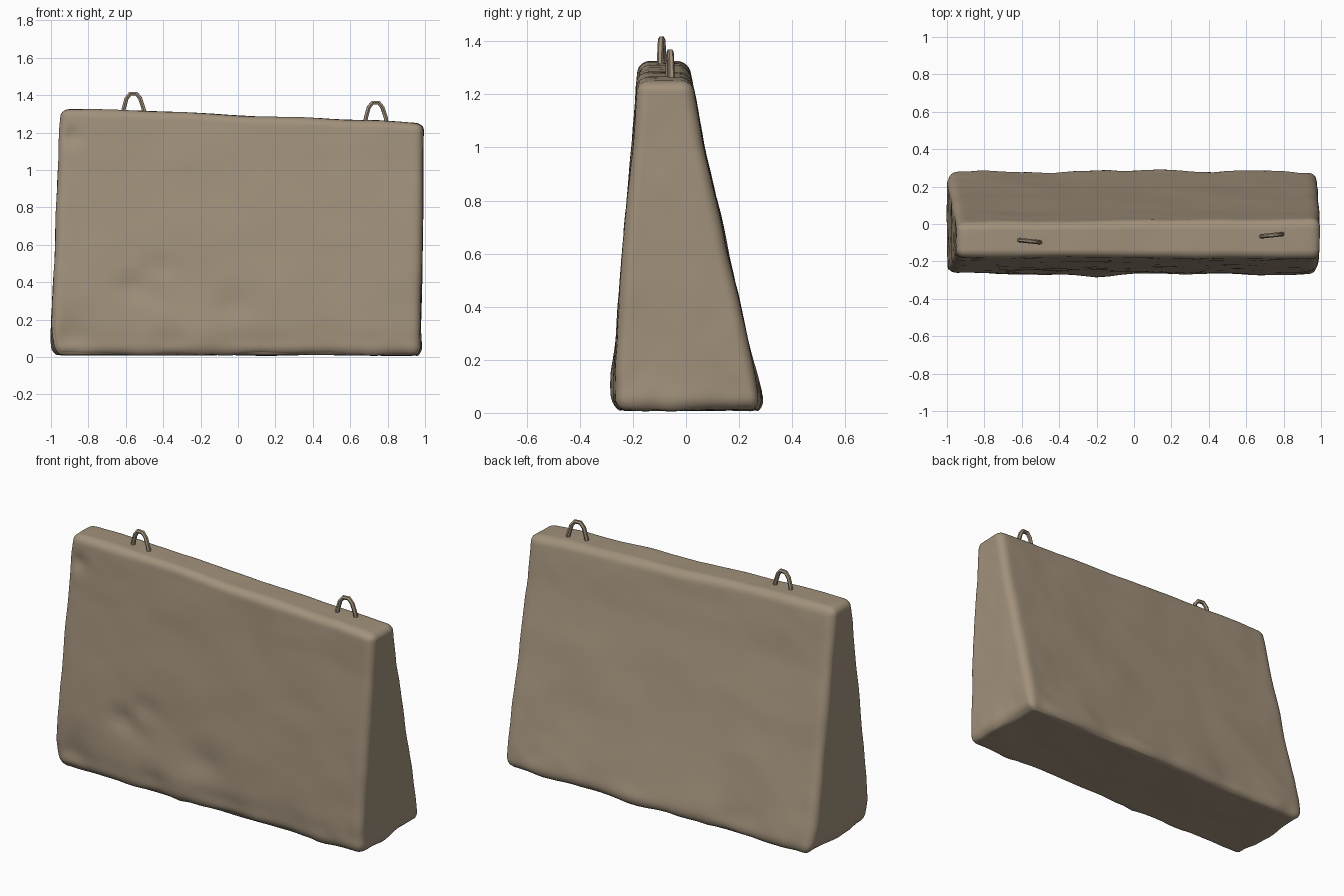
import bpy, bmesh, math
from mathutils import Vector, noise

if "Cube" in bpy.data.objects:
    bpy.data.objects.remove(bpy.data.objects["Cube"])

mat = bpy.data.materials.new("weathered tan concrete")
mat.diffuse_color = (0.36, 0.285, 0.20, 1)
mat.use_nodes = True
mat.node_tree.nodes["Principled BSDF"].inputs["Base Color"].default_value = mat.diffuse_color


def lerp(a, b, t):
    return a + (b - a) * t


def interp(x, pts):
    # piecewise linear lookup
    for (x0, y0), (x1, y1) in zip(pts, pts[1:]):
        if x <= x1:
            return lerp(y0, y1, max(0, (x - x0) / (x1 - x0)))
    return pts[-1][1]


# top edge height along x, and front and back outlines along z
TOP = [(-0.95, 1.326), (-0.35, 1.314), (0.05, 1.287), (0.75, 1.266), (1, 1.248)]
FRONT = [(0, -0.268), (0.15, -0.272), (0.6, -0.24), (1.0, -0.204), (1.32, -0.178)]
BACK = [(0, 0.29), (0.08, 0.277), (0.6, 0.158), (1.0, 0.07), (1.32, 0.008)]
LEFT = [(0, -0.985), (0.15, -1.0), (0.6, -0.98), (1.32, -0.95)]
RIGHT = [(0, 0.975), (0.6, 0.985), (1.32, 0.997)]

# chips on the front face: x, z, radius, depth (negative = bulge)
CHIPS = [(-0.56, 0.38, 0.06, 0.025), (-0.42, 0.48, 0.045, 0.02),
         (-0.46, 0.32, 0.06, 0.012), (-0.03, 0.28, 0.08, 0.018),
         (-0.16, 0.13, 0.10, -0.012), (-0.35, 0.08, 0.07, 0.02),
         (-0.88, 0.12, 0.10, 0.02), (0.15, 0.05, 0.08, 0.015),
         (-0.89, 1.18, 0.045, 0.02)]

# concrete block: rounded, tapered and roughened box
bm = bmesh.new()
bmesh.ops.create_cube(bm, size=2)
bmesh.ops.subdivide_edges(bm, edges=bm.edges[:], cuts=47, use_grid_fill=True)
for v in bm.verts:
    p = [math.sin(c * math.pi / 2) for c in v.co]
    low = p[2] < 0
    taper = lerp(1, 0.34, (p[2] + 1) / 2)
    rad = (0.05, min(0.45, 0.16 / taper), 0.09 if low else 0.06)
    inner = [max(-1 + r, min(1 - r, c)) for c, r in zip(p, rad)]
    d = Vector([(c - i) / r for c, i, r in zip(p, inner, rad)])
    if d.length > 0:
        d.normalize()
    a, b, c = [i + q * r for i, q, r in zip(inner, d, rad)]
    z = 0.01 + (interp(a, TOP) - 0.01) * (c + 1) / 2
    v.co = (lerp(interp(z, LEFT), interp(z, RIGHT), (a + 1) / 2),
            lerp(interp(z, FRONT), interp(z, BACK), (b + 1) / 2), z)
bm.normal_update()
moves = []
for v in bm.verts:
    x, y, z = v.co
    n = v.normal
    amp = 0.006 + 0.014 * max(0, 1 - z / 0.2) * (abs(n.z) < 0.9)
    off = amp * noise.noise(Vector((x * 3.5, y * 4, z * 3.5)))
    off += 0.4 * amp * noise.noise(Vector((x * 10, y * 10, z * 10)))
    if n.y < -0.5:
        for cx, cz, r, depth in CHIPS:
            off -= depth * math.exp(-((x - cx) ** 2 + (z - cz) ** 2) / (r * r))
    moves.append(n * off)
for v, m in zip(bm.verts, moves):
    v.co += m
    v.co.z = max(0.005, v.co.z)
mesh = bpy.data.meshes.new("concrete_block")
bm.to_mesh(mesh)
bm.free()
block = bpy.data.objects.new("concrete_block", mesh)
bpy.context.collection.objects.link(block)
mesh.materials.append(mat)
for f in mesh.polygons:
    f.use_smooth = True


# lifting loops: bent bar set into the top
def lifting_loop(name, x, y, z, skew):
    cu = bpy.data.curves.new(name, "CURVE")
    cu.dimensions = "3D"
    cu.bevel_depth = 0.012
    cu.bevel_resolution = 1
    cu.use_fill_caps = True
    path = [(-0.062, -0.05), (-0.053, 0.01), (-0.038, 0.065), (-0.018, 0.09),
            (0.015, 0.09), (0.035, 0.065), (0.053, 0.01), (0.062, -0.05)]
    s = cu.splines.new("POLY")
    s.points.add(len(path) - 1)
    for pt, (px, pz) in zip(s.points, path):
        pt.co = (x + px, y + px * skew, z + pz, 1)
    cu.materials.append(mat)
    ob = bpy.data.objects.new(name, cu)
    bpy.context.collection.objects.link(ob)
    bpy.ops.object.select_all(action="DESELECT")
    ob.select_set(True)
    bpy.context.view_layer.objects.active = ob
    bpy.ops.object.convert(target="MESH")
    bpy.ops.object.shade_smooth_by_angle(angle=math.radians(50))


lifting_loop("left_lifting_loop", -0.558, -0.092, 1.318, -0.1)
lifting_loop("right_lifting_loop", 0.737, -0.06, 1.27, 0.1)
